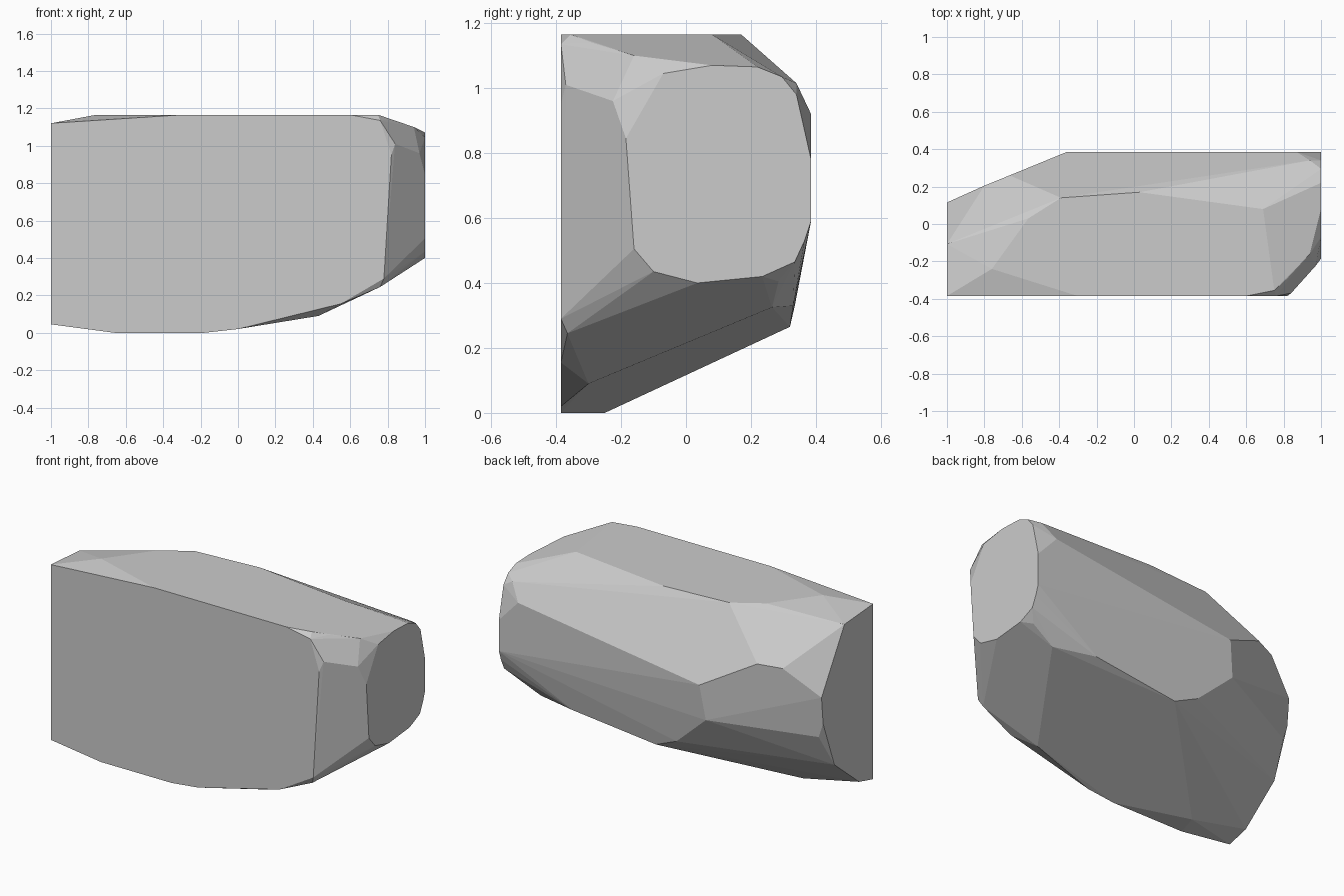
import bpy
import bmesh
from math import radians
from mathutils import Vector

default_cube = bpy.data.objects.get("Cube")
if default_cube:
    bpy.data.objects.remove(default_cube, do_unlink=True)


def make_material(name, value):
    """Create one flat grey material."""
    material = bpy.data.materials.new(name)
    material.use_nodes = True
    colour = (value, value, value, 1)
    material.diffuse_color = colour
    shader = material.node_tree.nodes["Principled BSDF"]
    shader.inputs["Base Color"].default_value = colour
    return material


def outline(axis, level, profile):
    """Place a flat two-dimensional outline on a plane across the given axis."""
    placed = []
    for pair in profile:
        point = list(pair)
        point.insert("xyz".index(axis), level)
        placed.append(Vector(point))
    return placed


def chiselled_block(name, points, material):
    """Wrap the outlines in a hull and merge nearly coplanar facets."""
    mesh = bpy.data.meshes.new(name)
    bm = bmesh.new()
    for point in points:
        bm.verts.new(point)
    hull = bmesh.ops.convex_hull(bm, input=bm.verts[:])
    unused = [v for v in bm.verts if not v.link_faces]
    bmesh.ops.delete(bm, geom=unused, context="VERTS")
    bmesh.ops.dissolve_limit(bm, angle_limit=radians(3),
                             verts=bm.verts[:], edges=bm.edges[:])
    bmesh.ops.recalc_face_normals(bm, faces=bm.faces[:])
    for face in bm.faces:
        face.smooth = False
    bm.to_mesh(mesh)
    bm.free()
    mesh.materials.append(material)
    block = bpy.data.objects.new(name, mesh)
    bpy.context.scene.collection.objects.link(block)
    return block


# Large flat front
front = outline("y", -.385, [
    (-1, 1.12), (-.3, 1.165), (.6, 1.165), (.76, 1.135), (.82, .95),
    (.78, .29), (.55, .155), (0, .02), (-.18, 0), (-.66, 0), (-1, .045)])

# Rounded end on the left
left_end = outline("x", 1, [
    (-.185, .845), (-.16, .505), (-.1, .435), (.035, .4), (.235, .42),
    (.335, .465), (.365, .53), (.385, .59), (.385, .78), (.34, .98),
    (.295, 1.035), (.22, 1.065), (.08, 1.07), (-.07, 1.045)])

# Narrow end on the right
right_end = outline("x", -1, [
    (-.107, 1.1), (.02, .89), (.115, .735), (.1, .57),
    (-.01, .276), (-.25, .08)])

# Flat top
top = outline("z", 1.165, [
    (-.565, .03), (-.39, .14), (.03, .17), (.69, .08),
    (.75, -.355), (-.76, -.24)])

# Back band
back = outline("y", .385, [(.87, .92), (-.36, .745)])

# Chipped corners between the flat sides
upper_chips = [Vector(p) for p in (
    (-.665, .26, .908), (-.8, .205, .895), (.94, .34, 1.015),
    (.82, -.29, 1.14), (.94, -.16, 1.1), (.97, -.225, .96),
    (.84, -.37, 1.01))]
lower_chips = [Vector(p) for p in (
    (-.39, .365, .53), (-.97, .1, .48), (-.17, .335, .33),
    (-.02, .32, .265), (.54, .33, .33), (.8, .265, .325),
    (.95, .285, .405), (.43, -.3, .09), (.76, -.365, .245),
    (-.62, -.25, 0))]

stone = make_material("stone grey", .6)
chiselled_block("rock",
                front + left_end + right_end + top + back
                + upper_chips + lower_chips, stone)
